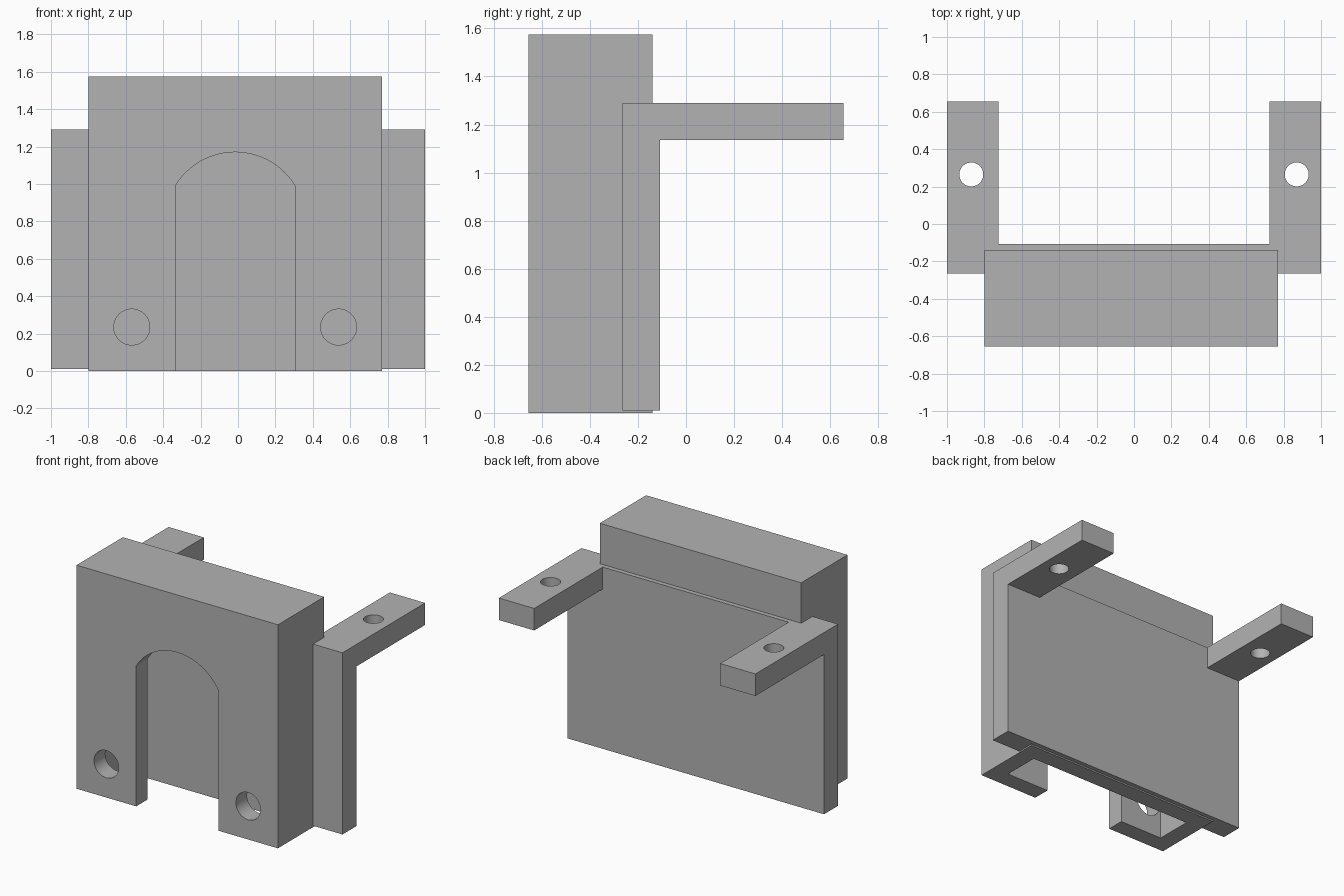
import bpy, bmesh, math
from mathutils import Vector

if "Cube" in bpy.data.objects:
    bpy.data.objects.remove(bpy.data.objects["Cube"], do_unlink=True)

GREY = (0.45, 0.45, 0.45, 1)
mat = bpy.data.materials.new("plain grey")
mat.use_nodes = True
mat.diffuse_color = GREY
mat.node_tree.nodes["Principled BSDF"].inputs["Base Color"].default_value = GREY


def prism(name, points, depth):
    """Extrude a closed loop of 3D points along the depth vector."""
    bm = bmesh.new()
    face = bm.faces.new([bm.verts.new(p) for p in points])
    ext = bmesh.ops.extrude_face_region(bm, geom=[face])
    verts = [v for v in ext["geom"] if isinstance(v, bmesh.types.BMVert)]
    bmesh.ops.translate(bm, verts=verts, vec=Vector(depth))
    bmesh.ops.recalc_face_normals(bm, faces=bm.faces)
    mesh = bpy.data.meshes.new(name)
    bm.to_mesh(mesh)
    bm.free()
    mesh.materials.append(mat)
    obj = bpy.data.objects.new(name, mesh)
    bpy.context.collection.objects.link(obj)
    return obj


def box(name, x0, x1, y0, y1, z0, z1):
    loop = [(x0, y0, z0), (x1, y0, z0), (x1, y1, z0), (x0, y1, z0)]
    return prism(name, loop, (0, 0, z1 - z0))


def circle(radius, n=48):
    return [(radius * math.cos(math.tau * i / n), radius * math.sin(math.tau * i / n))
            for i in range(n)]


def cut(obj, cutter):
    """Subtract the cutter, then discard it."""
    cutter.hide_render = True
    mod = obj.modifiers.new("cut", "BOOLEAN")
    mod.operation, mod.solver, mod.object = "DIFFERENCE", "EXACT", cutter
    bpy.context.view_layer.objects.active = obj
    bpy.ops.object.modifier_apply(modifier=mod.name)
    bpy.data.objects.remove(cutter, do_unlink=True)


def smooth(obj):
    bpy.ops.object.select_all(action="DESELECT")
    obj.select_set(True)
    bpy.context.view_layer.objects.active = obj
    bpy.ops.object.shade_smooth_by_angle(angle=math.radians(25))


# Front housing: hollow shell, open underneath
MID, HALF, FRONT, BACK, TOP, WALL = -0.015, 0.785, -0.655, -0.14, 1.575, 0.125
housing = box("housing", MID - HALF, MID + HALF, FRONT, BACK, 0, TOP)
cut(housing, box("cavity", MID - HALF + WALL, MID + HALF - WALL,
                 FRONT + WALL, BACK - WALL, -0.1, TOP - WALL))

# Arched doorway through the front wall
half_door, spring, rise = 0.32, 0.99, 0.18
radius = (half_door ** 2 + rise ** 2) / (2 * rise)
sweep = math.asin(half_door / radius)
arch = [(MID - half_door, -0.1), (MID + half_door, -0.1)]
for i in range(33):
    a = sweep * (1 - i / 16)
    arch.append((MID + radius * math.sin(a),
                 spring + rise - radius + radius * math.cos(a)))
cut(housing, prism("doorway", [(x, FRONT - 0.1, z) for x, z in arch], (0, 0.3, 0)))

# Screw holes in the housing feet
for side in (-1, 1):
    hole = [(MID + side * 0.553 + u, FRONT - 0.1, 0.235 + v) for u, v in circle(0.096)]
    cut(housing, prism("foot_hole", hole, (0, 0.3, 0)))
smooth(housing)

# Rear bracket: L profile with the middle of its shelf removed, leaving two arms
profile = [(-0.265, 0.01), (-0.108, 0.01), (-0.108, 1.135),
           (0.655, 1.135), (0.655, 1.29), (-0.265, 1.29)]
bracket = prism("bracket", [(-1, y, z) for y, z in profile], (2, 0, 0))
cut(bracket, box("arm_gap", -0.725, 0.725, -0.108, 0.8, 1, 1.5))

# Mounting holes in the arms
for side in (-1, 1):
    hole = [(side * 0.87 + u, 0.265 + v, 1) for u, v in circle(0.064)]
    cut(bracket, prism("arm_hole", hole, (0, 0, 0.5)))
smooth(bracket)
